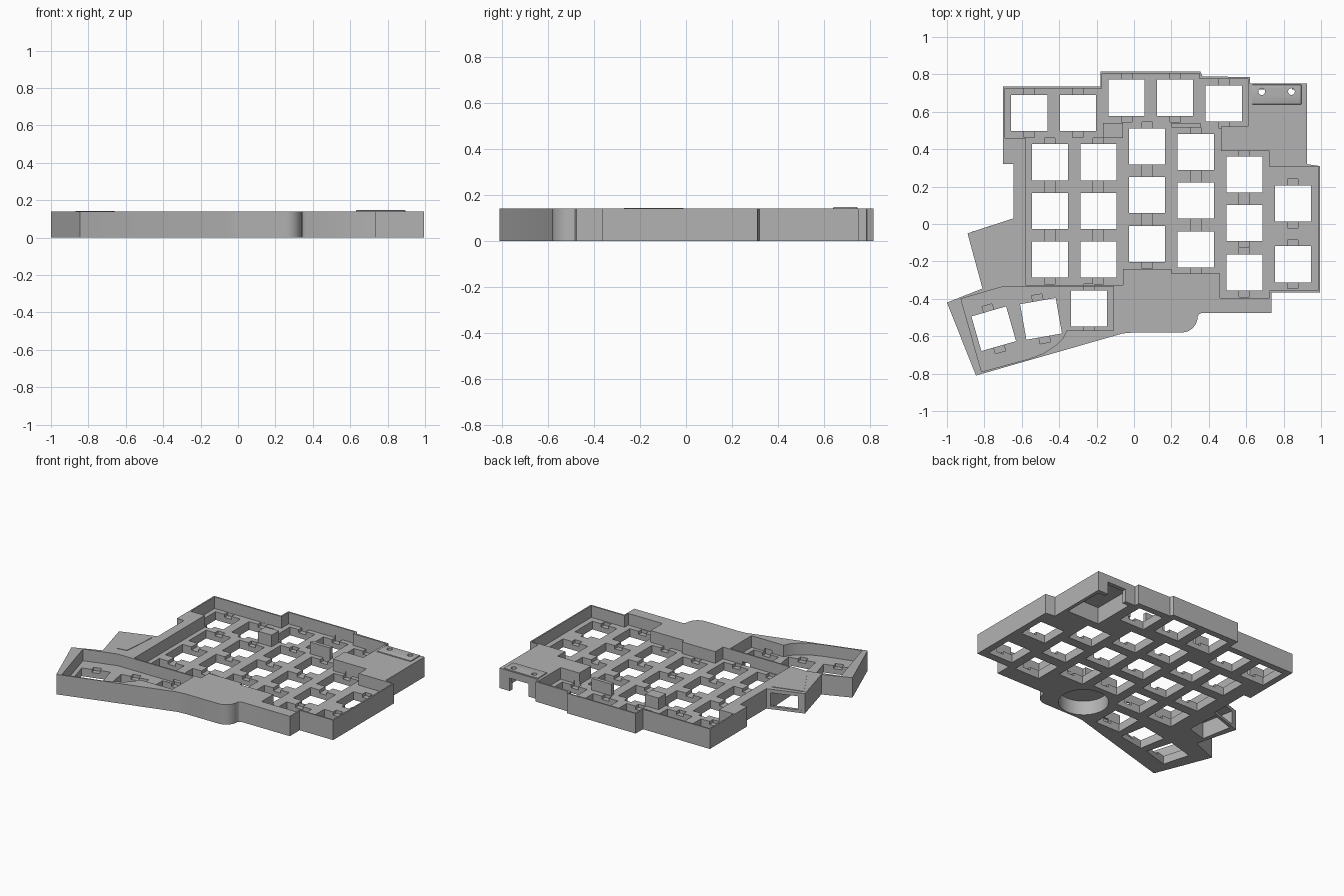
import bpy, bmesh
from math import cos, sin, radians, pi
from mathutils import Matrix, Vector

cube = bpy.data.objects.get("Cube")
if cube:
    bpy.data.objects.remove(cube, do_unlink=True)

TOP, FLOOR = 0.14, 0.058          # case height and switch plate height
HOLE, CLIP_W, CLIP_R = 0.193, 0.056, 0.1305

grey = bpy.data.materials.new("plain_grey")
grey.use_nodes = True
grey.diffuse_color = (0.45, 0.45, 0.45, 1)
grey.node_tree.nodes["Principled BSDF"].inputs["Base Color"].default_value = grey.diffuse_color


def add_prism(bm, pts, z0, z1):
    """Extrude a plan outline between two heights."""
    face = bm.faces.new([bm.verts.new((x, y, z0)) for x, y in pts])
    ext = bmesh.ops.extrude_face_region(bm, geom=[face])
    up = [v for v in ext["geom"] if isinstance(v, bmesh.types.BMVert)]
    bmesh.ops.translate(bm, verts=up, vec=(0, 0, z1 - z0))


def prisms(name, parts):
    bm = bmesh.new()
    for pts, z0, z1 in parts:
        add_prism(bm, pts, z0, z1)
    bmesh.ops.recalc_face_normals(bm, faces=bm.faces)
    mesh = bpy.data.meshes.new(name)
    bm.to_mesh(mesh)
    bm.free()
    mesh.materials.append(grey)
    obj = bpy.data.objects.new(name, mesh)
    bpy.context.collection.objects.link(obj)
    return obj


def cut(target, parts):
    """Subtract prisms from the target and drop the cutter."""
    cutter = prisms("cutter", parts)
    cutter.hide_render = True
    mod = target.modifiers.new("cut", "BOOLEAN")
    mod.operation, mod.solver, mod.object = "DIFFERENCE", "EXACT", cutter
    bpy.context.view_layer.objects.active = target
    bpy.ops.object.modifier_apply(modifier=mod.name)
    bpy.data.objects.remove(cutter, do_unlink=True)


def rect(x0, x1, y0, y1):
    return [(x0, y0), (x1, y0), (x1, y1), (x0, y1)]


def box_at(x, y, w, d, angle=0):
    """Rotated rectangle around a centre."""
    turn = Matrix.Rotation(radians(angle), 2)
    return [tuple(Vector((x, y)) + turn @ Vector(p))
            for p in rect(-w / 2, w / 2, -d / 2, d / 2)]


def arc(cx, cy, r, a0, a1, n):
    return [(cx + r * cos(radians(a0 + (a1 - a0) * i / n)),
             cy + r * sin(radians(a0 + (a1 - a0) * i / n))) for i in range(n + 1)]


def circle(cx, cy, r, n):
    return arc(cx, cy, r, 0, 360, n)[:-1]


# Case body outline, with the rounded front corner
outline = [(-0.845, -0.81), (-0.06, -0.585), (0, -0.58)]
outline += arc(0.255, -0.495, 0.085, -90, 0, 8) + [(0.347, -0.483), (0.362, -0.475)]
outline += [(0.735, -0.475), (0.735, -0.365), (0.995, -0.365), (0.995, 0.31),
            (0.925, 0.32), (0.925, 0.75), (0.62, 0.75), (0.62, 0.785),
            (0.365, 0.79), (0.355, 0.815), (-0.18, 0.815), (-0.18, 0.735),
            (-0.70, 0.735), (-0.70, 0.32), (-0.645, 0.32), (-0.645, 0.03),
            (-0.89, -0.05), (-0.81, -0.345), (-1.0, -0.42)]
case = prisms("case_body", [(outline, 0, TOP)])

# Main key well and thumb well
main_well = [(-0.69, 0.46), (-0.58, 0.46), (-0.58, -0.325), (-0.06, -0.325),
             (-0.06, -0.24), (0.20, -0.24), (0.20, -0.265), (0.46, -0.265),
             (0.46, -0.395), (0.725, -0.395), (0.725, -0.355), (0.985, -0.355),
             (0.985, 0.305), (0.725, 0.305), (0.725, 0.39), (0.465, 0.39),
             (0.465, 0.52), (0.61, 0.52), (0.61, 0.775), (0.35, 0.775),
             (0.35, 0.805), (-0.17, 0.805), (-0.17, 0.725), (-0.69, 0.725)]
thumb_well = [(-0.925, -0.40), (-0.815, -0.79), (-0.56, -0.72), (-0.48, -0.69),
              (-0.42, -0.65), (-0.38, -0.61), (-0.36, -0.57), (-0.11, -0.57),
              (-0.11, -0.335), (-0.70, -0.335)]
cut(case, [(main_well, FLOOR, 0.3), (thumb_well, FLOOR, 0.3)])

# Switch positions: columns, number row, thumb arc
columns = [(-0.45, (0.33, 0.07, -0.19)), (-0.19, (0.33, 0.07, -0.19)),
           (0.07, (0.415, 0.155, -0.107)), (0.33, (0.385, 0.125, -0.136)),
           (0.59, (0.265, 0.005, -0.26)), (0.85, (0.11, -0.215))]
keys = [(x, y, 0) for x, ys in columns for y in ys]
keys += [(-0.56, 0.593, 0), (-0.30, 0.593, 0), (-0.04, 0.675, 0),
         (0.22, 0.675, 0), (0.48, 0.645, 0)]
keys += [(-0.24, -0.452, 0), (-0.497, -0.507, 10), (-0.75, -0.56, 16)]

# Clip notches, then the switch holes
for x, y, a in keys:
    cut(case, [(box_at(x, y, CLIP_W, 2 * CLIP_R, a), FLOOR - 0.022, FLOOR + 0.02)])
cut(case, [(box_at(x, y, HOLE, HOLE, a), -0.1, 0.3) for x, y, a in keys])

# Controller bay under the back corner, with its socket opening and top holes
cut(case, [(rect(0.65, 0.90, 0.42, 0.72), -0.1, 0.118)])
cut(case, [(rect(0.70, 0.845, 0.70, 0.80), -0.1, 0.09)])

# Side jack bay, open to the back and below
cut(case, [([(-0.675, 0.08), (-0.855, 0.02), (-0.80, -0.27), (-0.66, -0.23)], -0.1, 0.115)])

# Round mount socket underneath
cut(case, [(circle(0.08, -0.405, 0.16, 48), -0.1, 0.10)])

# Raised blocks between the rows
prisms("row_spacers", [(rect(-0.165, -0.06, 0.46, 0.54), FLOOR - 0.01, TOP),
                       (rect(0.20, 0.355, 0.515, 0.54), FLOOR - 0.01, TOP)])

# Sill below the side jack opening
prisms("jack_sill", [([(-0.66, 0.025), (-0.87, -0.043), (-0.865, -0.063), (-0.66, 0.005)], 0, 0.02)])

# Low raised covers over both bays
cover = prisms("controller_cover", [(rect(0.63, 0.895, 0.64, 0.745), TOP - 0.005, TOP + 0.007)])
bevel = cover.modifiers.new("soft_edge", "BEVEL")
bevel.width, bevel.segments = 0.004, 2
bpy.context.view_layer.objects.active = cover
bpy.ops.object.modifier_apply(modifier=bevel.name)
for part in (case, cover):
    cut(part, [(circle(x, 0.708, 0.018, 20), 0.05, 0.3) for x in (0.683, 0.842)])
prisms("jack_cover", [([(-0.87, -0.07), (-0.75, -0.27), (-0.68, -0.26), (-0.66, -0.01)],
                       TOP - 0.005, TOP + 0.003)])

# Smooth the round walls, keep the edges crisp
for obj in bpy.context.view_layer.objects:
    obj.select_set(obj in (case, cover))
bpy.context.view_layer.objects.active = case
bpy.ops.object.shade_smooth_by_angle(angle=radians(30))
